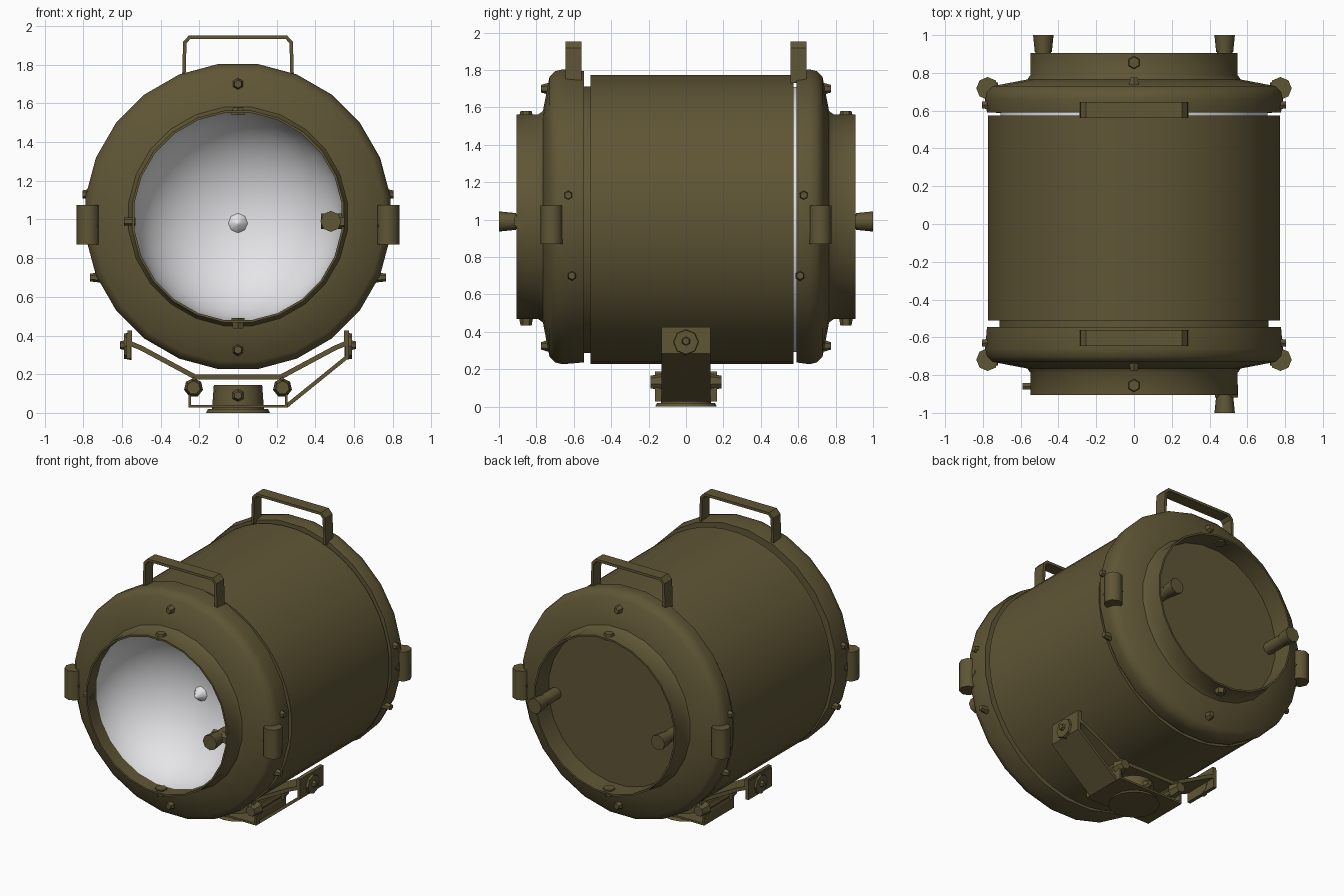
import bpy, bmesh, math
from mathutils import Vector

if "Cube" in bpy.data.objects:
    bpy.data.objects.remove(bpy.data.objects["Cube"])


def material(name, col):
    m = bpy.data.materials.new(name)
    m.diffuse_color = (*col, 1)
    m.use_nodes = True
    m.node_tree.nodes["Principled BSDF"].inputs["Base Color"].default_value = m.diffuse_color
    return m


OLIVE = material("olive paint", (0.115, 0.092, 0.036))
WHITE = material("reflector white", (0.8, 0.8, 0.82))


def finish(bm, name, mat, smooth=None):
    bmesh.ops.recalc_face_normals(bm, faces=bm.faces)
    me = bpy.data.meshes.new(name)
    bm.to_mesh(me)
    bm.free()
    ob = bpy.data.objects.new(name, me)
    bpy.context.collection.objects.link(ob)
    me.materials.append(mat)
    if smooth:
        bpy.ops.object.select_all(action='DESELECT')
        bpy.context.view_layer.objects.active = ob
        ob.select_set(True)
        bpy.ops.object.shade_smooth_by_angle(angle=math.radians(smooth))
    return ob


def lathe(name, profile, n, zc, mat, smooth=35, flip=False):
    """Revolve (radius, y) points about the horizontal y axis."""
    bm = bmesh.new()
    rings = []
    for r, y in profile:
        if r < 1e-4:
            rings.append([bm.verts.new((0, y, zc))] * n)
        else:
            rings.append([bm.verts.new((r * math.cos(2 * math.pi * (i + .5) / n), y,
                                        zc + r * math.sin(2 * math.pi * (i + .5) / n)))
                          for i in range(n)])
    for a, b in zip(rings, rings[1:]):
        for i in range(n):
            j = (i + 1) % n
            vs = list(dict.fromkeys((a[i], a[j], b[j], b[i])))
            bm.faces.new(vs)
    ob = finish(bm, name, mat, smooth)
    if flip:
        ob.data.flip_normals()
    return ob


def rod(name, p, q, r1, r2, n=8, mat=OLIVE, smooth=None):
    """Cylinder or cone between two points."""
    p, q = Vector(p), Vector(q)
    bm = bmesh.new()
    bmesh.ops.create_cone(bm, cap_ends=True, segments=n, radius1=r1, radius2=r2,
                          depth=(q - p).length)
    rot = (q - p).to_track_quat('Z', 'Y')
    for v in bm.verts:
        v.co = rot @ v.co + (p + q) / 2
    return finish(bm, name, mat, smooth)


def strap(name, path, y0, y1, thick):
    """Flat bar following an x-z path, spanning y0..y1."""
    bm = bmesh.new()
    a = [bm.verts.new((x, y0, z)) for x, z in path]
    b = [bm.verts.new((x, y1, z)) for x, z in path]
    for i in range(len(path) - 1):
        bm.faces.new((a[i], a[i + 1], b[i + 1], b[i]))
    ob = finish(bm, name, OLIVE)
    m = ob.modifiers.new("thickness", 'SOLIDIFY')
    m.thickness, m.offset, m.use_even_offset = thick, 0, True
    return ob


# Main drum and the narrower core seen in the gaps
lathe("drum", [(.70, -.51), (.775, -.51), (.775, .575), (.70, .575)], 48, 1.0, OLIVE)
lathe("drum_core", [(.715, -.60), (.715, .572)], 40, 1.0, OLIVE)
lathe("rear_white_band", [(.71, .56), (.71, .63)], 40, 1.0, WHITE)

# End rings with collars, mirrored front to back
ZC = 1.015
for s, end in ((-1, "front"), (1, "rear")):
    e = .045 if s > 0 else 0
    prof = [(.68, .545 + e), (.785, .545 + e), (.795, .66), (.785, .70), (.755, .73),
            (.57, .765), (.552, .79), (.552, .905), (.54, .905), (.54, .74)]
    lathe(end + "_ring", [(r, s * y) for r, y in prof], 24, ZC, OLIVE, 40)
    # Carry handle
    strap(end + "_handle", [(-.28, 1.73), (-.275, 1.915), (-.25, 1.942), (.25, 1.942),
                            (.275, 1.915), (.28, 1.73)], s * .56, s * .645, .018)
    for x in (-1, 1):
        # Latch barrel and rim bolts at the sides
        rod(end + "_latch", (x * .775, s * .718, .87), (x * .775, s * .718, 1.075),
            .06, .06, 8, smooth=50)
        rod(end + "_latch_base", (x * .72, s * .69, .97), (x * .79, s * .69, .97), .06, .06, 4)
        rod(end + "_rim_bolt", (x * .76, s * .63, 1.13), (x * .805, s * .63, 1.13), .028, .02, 6)
        rod(end + "_rim_bolt", (x * .70, s * .61, .70), (x * .765, s * .61, .70), .028, .02, 6)
    # Bolts on the ring face and catches on the collar
    for z in (1.70, .325):
        rod(end + "_face_bolt", (0, s * .72, z), (0, s * .775, z), .036, .02, 6)
    for z0, z1 in ((1.54, 1.58), (.49, .435)):
        rod(end + "_collar_catch", (0, s * .855, z0), (0, s * .855, z1), .04, .03, 6)

rod("collar_side_pin", (-.53, -.86, .99), (-.59, -.86, .99), .02, .02, 6)

# Reflector bowl behind the front opening
bowl = [(.546 * math.cos(t), -.87 + .46 * math.sin(t))
        for t in [i * math.pi / 20 for i in range(10)]] + [(0, -.41)]
lathe("reflector_bowl", bowl, 24, ZC, WHITE, 60, flip=True)
rod("reflector_hub", (0, -.40, .98), (0, -.47, .98), .06, .01, 8, WHITE, 60)

# Rear cover plate
lathe("rear_cover", [(.545, .76), (0, .76)], 24, ZC, OLIVE)

# Turn knobs
for x, s, y0 in ((.48, -1, .80), (.48, 1, .75), (-.48, 1, .75)):
    rod("knob_stem", (x, s * y0, .99), (x, s * .93, .99), .042, .04, 8, smooth=50)
    rod("knob_grip", (x, s * .91, .99), (x, s * 1.0, .99), .045, .054, 8, smooth=50)
rod("front_knob_arm", (.43, -.885, .99), (.55, -.885, .99), .04, .04, 6)

# Mounting yoke under the drum
strap("yoke", [(-.56, .425), (-.56, .36), (-.50, .335), (-.22, .185), (.22, .185),
               (.50, .335), (.56, .36), (.56, .425)], -.13, .13, .025)
strap("yoke_side_strap", [(.565, .425), (.565, .29), (.25, .035)], -.13, .13, .02)
strap("yoke_left_plate", [(-.565, .41), (-.565, .28)], -.13, .13, .025)
strap("base_tray", [(-.225, .185), (-.25, .10), (-.25, .035), (.25, .035), (.25, .10),
                    (.225, .185)], -.165, .165, .014)
for x in (-1, 1):
    rod("yoke_bolt", (x * .55, 0, .345), (x * .59, 0, .345), .072, .065, 8)
    rod("yoke_bolt_tip", (x * .585, 0, .35), (x * .61, 0, .35), .025, .02, 6)
    for y in (-1, 1):
        rod("pivot_bolt", (x * .23, y * .12, .13), (x * .23, y * .19, .13), .05, .035, 7)
    rod("pivot_pin", (x * .23, -.15, .13), (x * .23, .15, .13), .028, .028, 8)

# Pedestal and foot
rod("pedestal", (0, 0, .01), (0, 0, .145), .135, .125, 16, smooth=40)
rod("foot", (0, 0, 0), (0, 0, .02), .165, .155, 16, smooth=40)
for y in (-1, 1):
    rod("pedestal_bolt", (0, y * .12, .09), (0, y * .16, .09), .035, .02, 6)
